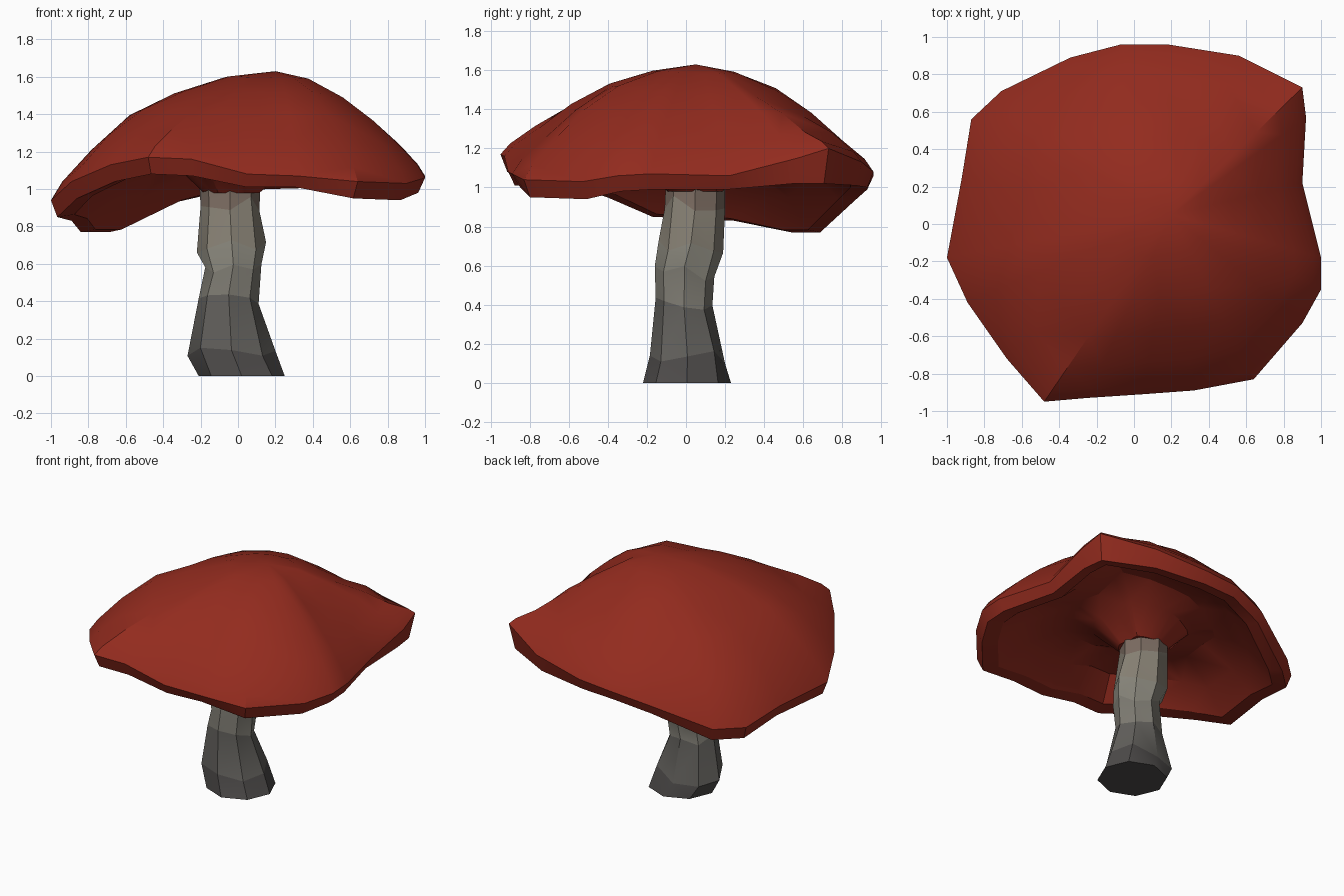
import bpy, bmesh, math, random

if "Cube" in bpy.data.objects:
    bpy.data.objects.remove(bpy.data.objects["Cube"])

random.seed(4)


def material(name, color):
    m = bpy.data.materials.new(name)
    m.diffuse_color = (*color, 1)
    m.use_nodes = True
    m.node_tree.nodes["Principled BSDF"].inputs["Base Color"].default_value = m.diffuse_color
    return m


def loft(name, rings, mats, angle, band=None, tip=None, end=None):
    """Skin a list of point rings, closing the ends with a tip vertex or a flat face."""
    bm = bmesh.new()
    rows = [[bm.verts.new(p) for p in r] for r in rings]
    n = len(rows[0])
    for k, (a, b) in enumerate(zip(rows, rows[1:])):
        for i in range(n):
            j = (i + 1) % n
            f = bm.faces.new((a[i], a[j], b[j], b[i]))
            f.material_index = band[k] if band else 0
    for row, point in ((rows[0], tip), (rows[-1], end)):
        if point:
            v = bm.verts.new(point)
            for i in range(n):
                bm.faces.new((row[i], row[(i + 1) % n], v))
        else:
            bm.faces.new(row)
    bmesh.ops.triangulate(bm, faces=[f for f in bm.faces if len(f.verts) == 4])
    bmesh.ops.recalc_face_normals(bm, faces=bm.faces)
    me = bpy.data.meshes.new(name)
    bm.to_mesh(me)
    bm.free()
    ob = bpy.data.objects.new(name, me)
    bpy.context.collection.objects.link(ob)
    for m in mats:
        me.materials.append(m)
    bpy.ops.object.select_all(action='DESELECT')
    ob.select_set(True)
    bpy.context.view_layer.objects.active = ob
    bpy.ops.object.shade_smooth_by_angle(angle=math.radians(angle))
    return ob


red = material("cap_red", (0.29, 0.024, 0.013))
# Stem fades from dark at the foot to warm pale at the top
stem_mats = [material(f"stem_{i}", c) for i, c in enumerate([
    (.075, .07, .068), (.12, .115, .105), (.21, .20, .17),
    (.25, .24, .20), (.25, .225, .18), (.20, .15, .12)])]

# Cap rim: x, y, z of the upper lip edge, swell of the dome, lip thickness
rim = [
    (1.00, -.18, 1.07, -.01, .08), (.90, .22, 1.06, -.02, .07), (.92, .57, 1.15, -.03, .13),
    (.90, .73, 1.20, -.05, .18), (.56, .90, 1.13, -.02, .12), (.18, .96, 1.08, .0, .08),
    (-.07, .96, 1.06, .0, .07), (-.34, .89, 1.00, .02, .07), (-.71, .71, .86, .04, .09),
    (-.87, .56, .86, .04, .09), (-.92, .25, .91, .04, .08), (-1.0, -.18, .94, .05, .09),
    (-.89, -.42, 1.04, .04, .09), (-.68, -.72, 1.13, .02, .09), (-.48, -.95, 1.17, .0, .09),
    (-.25, -.93, 1.16, .0, .09), (.05, -.91, 1.08, .01, .07), (.32, -.89, 1.07, .01, .06),
    (.64, -.83, 1.04, .02, .09), (.90, -.53, 1.03, .01, .09), (1.0, -.35, 1.06, .0, .08),
]
apex = (.20, .05, 1.63)
stem_top = (-.04, .05)

# Upper dome: distance towards the rim, remaining share of the height
rings = []
for t, f in ((.22, .93), (.45, .77), (.65, .55), (.82, .33), (.95, .12), (1, 0)):
    ring = []
    for x, y, z, s, lip in rim:
        swell = s * math.sin(math.pi * t ** 1.6) * 1.3
        if .3 < t < .9:
            swell += random.uniform(-.018, .012)
        ring.append((apex[0] + (x - apex[0]) * t, apex[1] + (y - apex[1]) * t,
                     z + (apex[2] - z) * f + swell))
    rings.append(ring)

# Lip and hollow underside: distance, share of lip, rise, blend to centre height, centre height
for t, share, rise, blend, zc in ((.965, -1, 0, 0, 0), (.87, -.85, 0, 0, 0), (.72, 0, .06, .1, 1.2),
                                  (.48, 0, .08, .6, 1.22), (.30, 0, 0, .9, 1.14), (.15, 0, 0, 1, .98)):
    rings.append([(stem_top[0] + (x - stem_top[0]) * t, stem_top[1] + (y - stem_top[1]) * t,
                   (z + share * lip + rise) * (1 - blend) + zc * blend)
                  for x, y, z, s, lip in rim])
loft("cap", rings, [red], 30, tip=apex, end=(*stem_top, .99))

# Stem rings: z, left x, right x, front y, back y
profile = [
    (0, -.21, .25, -.22, .23), (.13, -.27, .20, -.185, .20), (.40, -.21, .11, -.155, .135),
    (.56, -.175, .125, -.16, .145), (.69, -.22, .15, -.14, .19), (.92, -.20, .115, -.11, .20),
    (1.08, -.21, .12, -.10, .20),
]
sides = 8
stem = []
for z, x0, x1, y0, y1 in profile:
    ring = []
    for i in range(sides):
        a = 2 * math.pi * i / sides
        dz = random.uniform(-.04, .04) if 0 < z < 1 else 0
        ring.append(((x0 + x1) / 2 + (x1 - x0) / 2 * math.cos(a),
                     (y0 + y1) / 2 + (y1 - y0) / 2 * math.sin(a), z + dz))
    stem.append(ring)
loft("stem", stem, stem_mats, 38, band=range(6))
